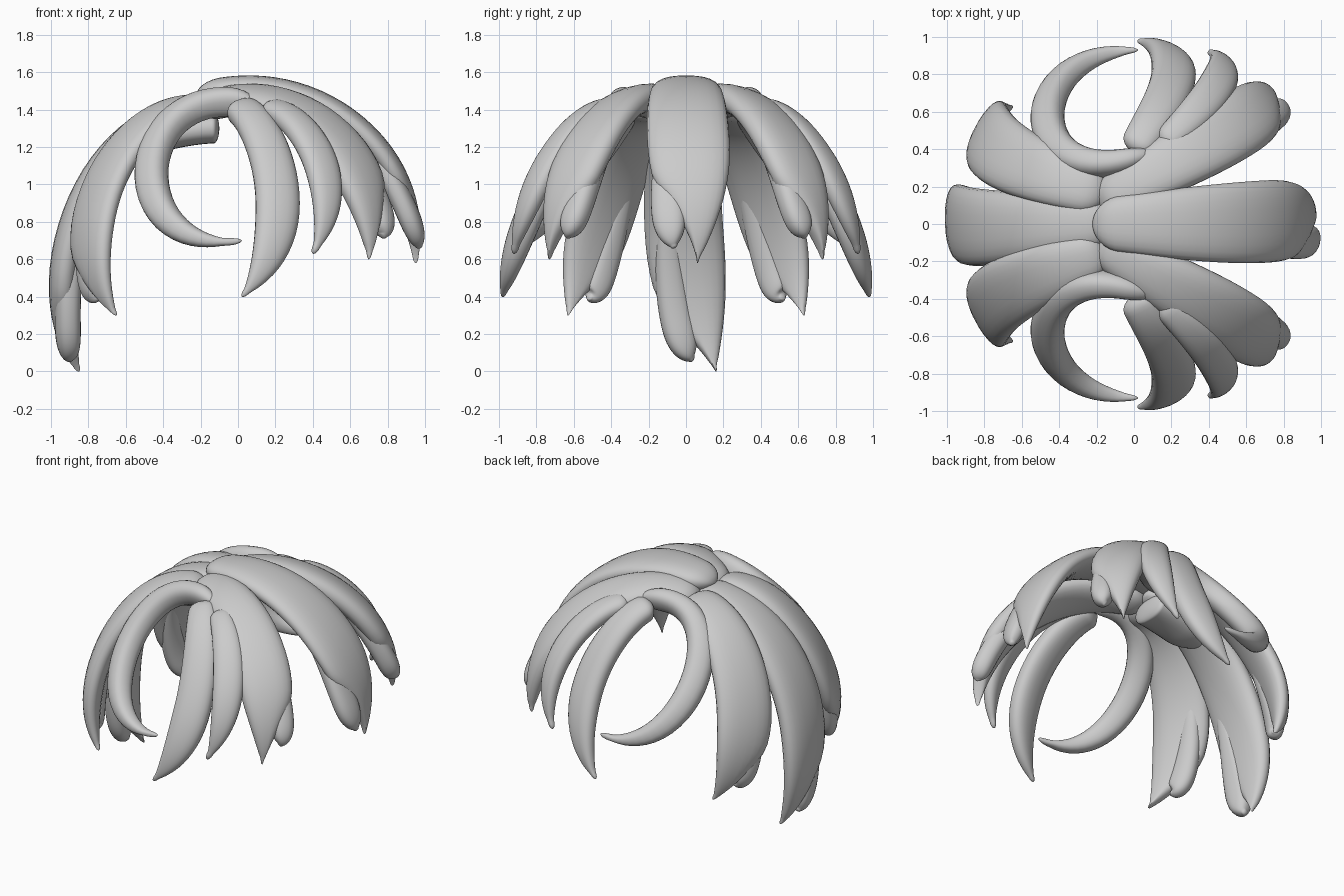
import bpy, bmesh, math
from mathutils import Vector

if "Cube" in bpy.data.objects:
    bpy.data.objects.remove(bpy.data.objects["Cube"], do_unlink=True)

# One plain grey for all the hair
shade = 0.6
colour = (shade, shade, shade, 1)
grey = bpy.data.materials.new("hair_grey")
grey.use_nodes = True
grey.diffuse_color = colour
grey.node_tree.nodes["Principled BSDF"].inputs["Base Color"].default_value = colour

HEAD_CENTRE = Vector((0, 0, 0.7))
SIDES, STEPS = 24, 40
SPLIT = 0.75


def bezier(points, t):
    """Point on the curve steered by any number of control points."""
    points = [Vector(p) for p in points]
    while len(points) > 1:
        points = [a.lerp(b, t) for a, b in zip(points, points[1:])]
    return points[0]


def frame(path, t):
    """Position on the path with its sideways and outward directions."""
    step = 0.01
    position = bezier(path, t)
    along = (bezier(path, min(1, t + step)) - bezier(path, max(0, t - step))).normalized()
    across = along.cross(position - HEAD_CENTRE).normalized()
    return position, across, across.cross(along)


def swell(t, root, belly):
    """Width rule: grows from the root to the belly, then tapers to the tip."""
    if t < belly:
        return root + (1 - root) * math.sin(math.pi / 2 * t / belly)
    return 1 - ((t - belly) / (1 - belly)) ** 2.4


def rounded_end(distance, length):
    return math.sqrt(max(0.01, 1 - max(0, 1 - distance / length) ** 2))


def soft_power(value):
    return math.copysign(abs(value) ** 0.85, value)


def lock(name, path, width, depth, root=0.6, belly=0.6, cut_side=0, mirrored=True):
    """Sweep a flattened oval along a path; the cut side narrows past the split."""
    bm = bmesh.new()
    rings = []
    for k in range(STEPS + 1):
        t = (1 - math.cos(math.pi * k / STEPS)) / 2
        position, across, out = frame(path, t)
        ends = rounded_end(t, 0.08) * rounded_end(1 - t, 0.04)
        taper = 1 if t < belly else swell(t, root, belly) ** 0.7
        half_width = max(0.02, width * swell(t, root, belly)) * ends
        half_depth = max(0.02, depth * taper) * ends
        cut = 1 - 0.9 * max(0, t - SPLIT) / (1 - SPLIT)
        ring = []
        for s in range(SIDES):
            angle = math.tau * s / SIDES
            reach = half_width * soft_power(math.cos(angle))
            if reach * cut_side > 0:
                reach *= cut
            outward = out * half_depth * soft_power(math.sin(angle))
            ring.append(bm.verts.new(position + across * reach + outward))
        rings.append(ring)
    for lower, upper in zip(rings, rings[1:]):
        for s in range(SIDES):
            e = (s + 1) % SIDES
            bm.faces.new((lower[s], lower[e], upper[e], upper[s]))
    bm.faces.new(rings[0])
    bm.faces.new(rings[-1])
    finish(name, bm, mirrored)


def finish(name, bm, mirrored):
    """Turn the mesh into a smooth object, repeated on the other side if asked."""
    bmesh.ops.recalc_face_normals(bm, faces=bm.faces)
    mesh = bpy.data.meshes.new(name)
    bm.to_mesh(mesh)
    bm.free()
    mesh.materials.append(grey)
    obj = bpy.data.objects.new(name, mesh)
    bpy.context.collection.objects.link(obj)
    bpy.ops.object.select_all(action='DESELECT')
    obj.select_set(True)
    bpy.context.view_layer.objects.active = obj
    bpy.ops.object.shade_smooth_by_angle(angle=math.radians(50))
    if mirrored:
        modifier = obj.modifiers.new("mirror", 'MIRROR')
        modifier.use_axis = (False, True, False)


def forked_lock(name, path, width, depth, tip, side, mirrored=True):
    """A wide lock whose one edge runs out into a second, shorter point."""
    lock(name, path, width, depth, cut_side=side, mirrored=mirrored)
    fork = []
    for t, shift in ((0.5, 0.4), (0.7, 0.55), (0.9, 0.7)):
        position, across, out = frame(path, t)
        fork.append(position + across * side * width * shift + out * 0.01)
    lock(name + "_fork", fork + [tip], width * 0.42, depth * 0.85, mirrored=mirrored)


# Central lock over the crown
forked_lock("crown_lock",
            [(-0.22, 0, 1.47), (0.35, 0, 1.65), (0.95, 0, 1.25), (0.95, 0.06, 0.58)],
            width=0.22, depth=0.07, tip=(0.97, -0.06, 0.66), side=1, mirrored=False)

# Longest lock on the opposite side, with a thick blunt pad under its root
forked_lock("long_lock",
            [(-0.1, 0, 1.4), (-0.8, 0, 1.45), (-1.1, -0.1, 0.5), (-0.85, 0.16, 0)],
            width=0.21, depth=0.08, tip=(-0.9, 0.04, 0.06), side=-1, mirrored=False)
lock("root_pad", [(-0.1, 0, 1.3), (-0.3, 0, 1.3), (-0.6, 0, 1.2)],
     width=0.15, depth=0.08, root=0.9, mirrored=False)

# Wide diagonal locks beside the crown lock
forked_lock("wide_locks",
            [(-0.18, 0.1, 1.4), (0.2, 0.35, 1.6), (0.8, 0.6, 1.2), (0.7, 0.73, 0.6)],
            width=0.18, depth=0.08, tip=(0.77, 0.64, 0.72), side=1)

# Diagonal locks beside the longest lock
forked_lock("rear_locks",
            [(-0.15, 0.15, 1.4), (-0.6, 0.3, 1.5), (-1, 0.45, 0.7), (-0.65, 0.63, 0.3)],
            width=0.19, depth=0.07, tip=(-0.74, 0.52, 0.4), side=-1)

# Slim single locks
lock("slim_locks",
     [(0.15, 0.42, 1.4), (0.35, 0.6, 1.4), (0.6, 0.85, 1), (0.4, 0.92, 0.63)],
     width=0.1, depth=0.06, root=0.7, belly=0.5)

# Low hanging side locks
lock("side_locks",
     [(0, 0.38, 1.4), (0.12, 0.6, 1.4), (0.4, 0.9, 0.8), (0.02, 0.98, 0.4)],
     width=0.12, depth=0.07, root=0.75)

# Curling locks
lock("curl_locks",
     [(0.1, 0.38, 1.42), (-0.6, 0.1, 1.6), (-0.67, 0.92, 0.6), (0.02, 0.93, 0.7)],
     width=0.09, depth=0.08, belly=0.5)
